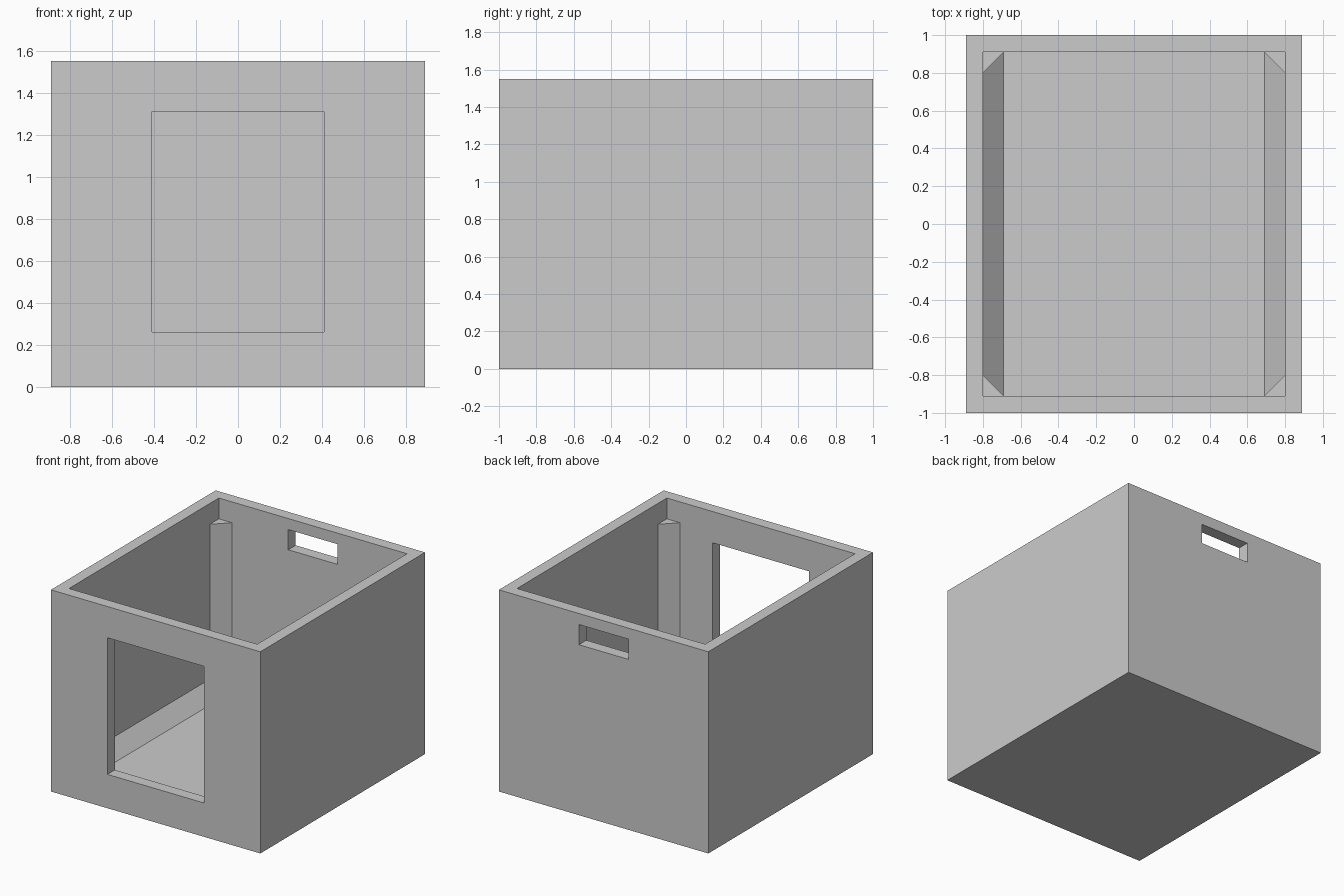
import bpy
import bmesh
from mathutils import Vector

cube = bpy.data.objects.get("Cube")
if cube:
    bpy.data.objects.remove(cube, do_unlink=True)

# Overall sizes
HALF_X, HALF_Y, HEIGHT = 0.89, 1.0, 1.55
WALL = 0.09
IN_X, IN_Y = HALF_X - WALL, HALF_Y - WALL
CHAMFER = 0.11
POST_TOP = 1.39

grey = bpy.data.materials.new("plain grey")
grey.use_nodes = True
colour = (0.6, 0.6, 0.6, 1.0)
grey.diffuse_color = colour
grey.node_tree.nodes["Principled BSDF"].inputs["Base Color"].default_value = colour


def prism(name, profile, extrude):
    """Solid made by sweeping a flat outline along a vector."""
    bm = bmesh.new()
    face = bm.faces.new([bm.verts.new(p) for p in profile])
    swept = bmesh.ops.extrude_face_region(bm, geom=[face], use_keep_orig=True)
    moved = [v for v in swept["geom"] if isinstance(v, bmesh.types.BMVert)]
    bmesh.ops.translate(bm, verts=moved, vec=Vector(extrude))
    bmesh.ops.recalc_face_normals(bm, faces=bm.faces)
    mesh = bpy.data.meshes.new(name)
    bm.to_mesh(mesh)
    bm.free()
    mesh.materials.append(grey)
    obj = bpy.data.objects.new(name, mesh)
    bpy.context.collection.objects.link(obj)
    return obj


def box(name, x, y, z):
    """Box from (min, max) ranges."""
    outline = [(x[0], y[0], z[0]), (x[1], y[0], z[0]),
               (x[1], y[1], z[0]), (x[0], y[1], z[0])]
    return prism(name, outline, (0, 0, z[1] - z[0]))


def cut(target, cutter):
    """Subtract the cutter from the target and discard it."""
    mod = target.modifiers.new("cut", "BOOLEAN")
    mod.operation = "DIFFERENCE"
    mod.solver = "EXACT"
    mod.object = cutter
    bpy.context.view_layer.objects.active = target
    bpy.ops.object.modifier_apply(modifier=mod.name)
    bpy.data.objects.remove(cutter, do_unlink=True)


# Open bin with a front window and a back hand slot
shell = box("bin_shell", (-HALF_X, HALF_X), (-HALF_Y, HALF_Y), (0, HEIGHT))
cut(shell, box("cavity", (-IN_X, IN_X), (-IN_Y, IN_Y), (WALL, HEIGHT + 0.2)))
cut(shell, box("window", (-0.41, 0.41), (-HALF_Y - 0.2, -IN_Y + 0.2), (0.26, 1.31)))
cut(shell, box("hand_slot", (-0.21, 0.21), (IN_Y - 0.2, HALF_Y + 0.2), (1.31, 1.465)))

for side, sx in (("right", -1), ("left", 1)):
    # Sloped fillet between floor and side wall
    x = sx * IN_X
    slope = [(x, -IN_Y, WALL), (x - sx * CHAMFER, -IN_Y, WALL),
             (x, -IN_Y, WALL + CHAMFER)]
    prism(f"floor_fillet_{side}", slope, (0, 2 * IN_Y, 0))

    # Triangular corner posts
    for end, sy in (("front", -1), ("back", 1)):
        y = sy * IN_Y
        corner = [(x, y, WALL), (x - sx * CHAMFER, y, WALL),
                  (x, y - sy * CHAMFER, WALL)]
        prism(f"corner_post_{end}_{side}", corner, (0, 0, POST_TOP - WALL))
